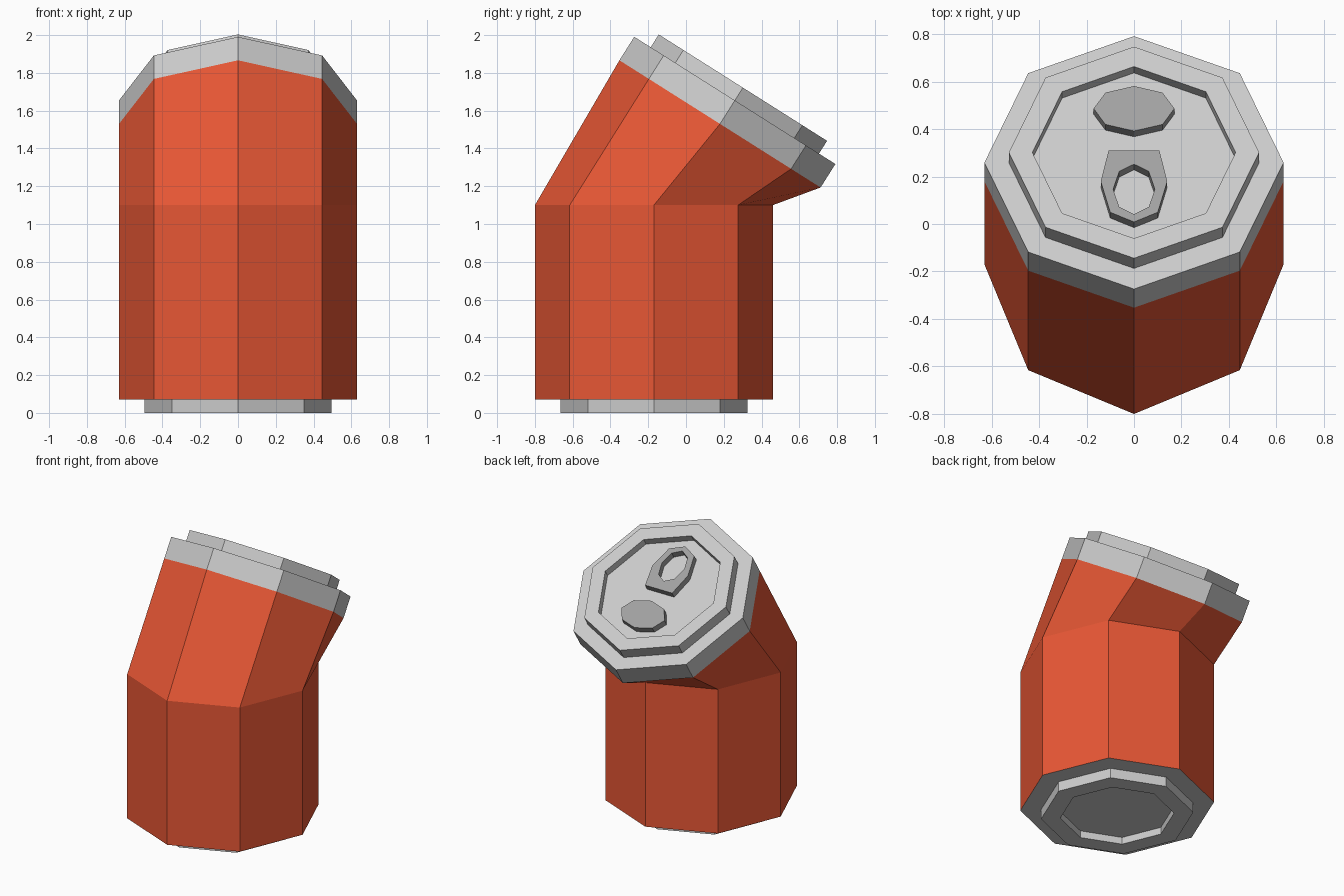
import bpy, math
from mathutils import Matrix, Vector

if "Cube" in bpy.data.objects:
    bpy.data.objects.remove(bpy.data.objects["Cube"])

SIDES = 8
TILT = math.radians(32.3)
R = 0.63


def material(name, color):
    m = bpy.data.materials.new(name)
    m.diffuse_color = color
    m.use_nodes = True
    m.node_tree.nodes["Principled BSDF"].inputs["Base Color"].default_value = m.diffuse_color
    return m


red = material("red_paint", (0.80, 0.095, 0.035, 1))
dark = material("dark_metal", (0.36, 0.36, 0.36, 1))

# Frames: upright lower can, and the bent upper end
base_frame = Matrix.Translation((0, -0.17, 0))
lid_frame = Matrix.Translation((0, 0.18, 1.53)) @ Matrix.Rotation(-TILT, 4, 'X')


def oval(rx, ry, cy=0.0):
    step = 2 * math.pi / SIDES
    return [(rx * math.cos(i * step), cy + ry * math.sin(i * step)) for i in range(SIDES)]


def ring(frame, outline, z):
    return [frame @ Vector((x, y, z)) for x, y in outline]


def circles(frame, profile):
    return [ring(frame, oval(r, r), z) for r, z in profile]


def loft(name, rings, mat=None, cap_start=False, cap_end=False):
    verts = [v for r in rings for v in r]
    n = SIDES
    faces = []
    for k in range(len(rings) - 1):
        for i in range(n):
            j = (i + 1) % n
            faces.append((k * n + i, k * n + j, (k + 1) * n + j, (k + 1) * n + i))
    if cap_start:
        faces.append(tuple(reversed(range(n))))
    if cap_end:
        faces.append(tuple(range(len(verts) - n, len(verts))))
    mesh = bpy.data.meshes.new(name)
    mesh.from_pydata(verts, [], faces)
    obj = bpy.data.objects.new(name, mesh)
    bpy.context.collection.objects.link(obj)
    if mat:
        mesh.materials.append(mat)
    return obj


# Bent painted body
loft("can_body", circles(base_frame, [(R, 0.07), (R, 1.10)]) + circles(lid_frame, [(R, 0)]), red)

# Recessed foot
loft("can_base", circles(base_frame, [(0.37, 0.05), (0.37, 0), (0.495, 0), (0.495, 0.07), (R, 0.07)]),
     cap_start=True)

# Lid with raised rim and sunken floor
FLOOR = 0.177
TOP = FLOOR + 0.045
loft("can_lid", circles(lid_frame, [(R, 0), (R, 0.147), (0.527, 0.147), (0.527, 0.227),
                                    (0.428, 0.227), (0.428, FLOOR)]), cap_end=True)

# Mouth panel
mouth = oval(0.17, 0.112, 0.222)
loft("mouth_panel", [ring(lid_frame, mouth, z) for z in (FLOOR, TOP)], dark, cap_end=True)

# Pull tab with finger hole
tab = [(0.14, -0.141), (0.107, 0.013), (0, 0.013), (-0.107, 0.013),
       (-0.14, -0.141), (-0.1, -0.295), (0, -0.343), (0.1, -0.295)]
hole = oval(0.088, 0.125, -0.18)
loft("pull_tab", [ring(lid_frame, o, z) for o, z in
                  ((tab, FLOOR), (tab, TOP), (hole, TOP), (hole, FLOOR))], dark)
